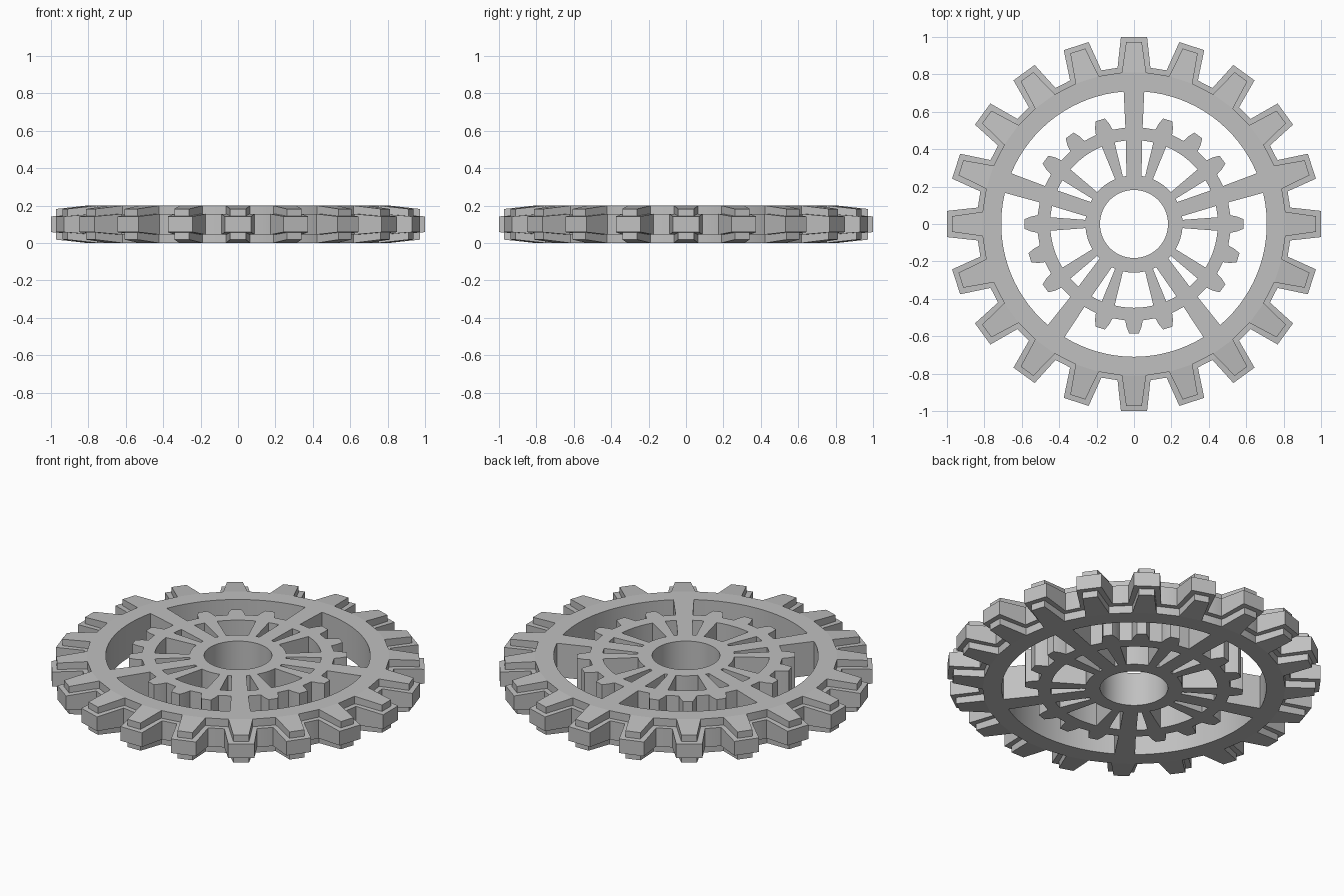
import bpy, bmesh
from math import sin, cos, asin, radians, pi
from mathutils import Vector

old = bpy.data.objects.get("Cube")
if old:
    bpy.data.objects.remove(old, do_unlink=True)

steel = bpy.data.materials.new("grey_steel")
steel.use_nodes = True
GREY = (0.53, 0.53, 0.53, 1)
steel.diffuse_color = GREY
steel.node_tree.nodes["Principled BSDF"].inputs["Base Color"].default_value = GREY

TEETH = 20
PITCH = 2 * pi / TEETH
H = 0.2
CORE_ROOT, CORE_HALF = 0.81, 0.065
MID_ROOT, MID_HALF = 0.835, 0.088


def at(angle, r, side=0.0, z=None):
    """Point r along a ray and side across it (counter-clockwise)."""
    x = r * cos(angle) - side * sin(angle)
    y = r * sin(angle) + side * cos(angle)
    return Vector((x, y, 0 if z is None else z))


def arc(r, a, b, steps):
    return [at(a + (b - a) * i / steps, r) for i in range(steps + 1)]


def circle(r, steps):
    return arc(r, 0, 2 * pi, steps)[:-1]


def root_outline(r, half):
    return [at(pi / 2 + k * PITCH, r, s) for k in range(TEETH) for s in (-half, half)]


def plate(name, loops, z0, z1):
    """Flat plate with holes: filled profile extruded between two heights."""
    curve = bpy.data.curves.new(name + "_profile", 'CURVE')
    curve.dimensions = '2D'
    curve.fill_mode = 'BOTH'
    curve.extrude = (z1 - z0) / 2
    for loop in loops:
        spline = curve.splines.new('POLY')
        spline.points.add(len(loop) - 1)
        for p, co in zip(spline.points, loop):
            p.co = (co.x, co.y, 0, 1)
        spline.use_cyclic_u = True
    helper = bpy.data.objects.new(name + "_profile", curve)
    bpy.context.collection.objects.link(helper)
    deps = bpy.context.evaluated_depsgraph_get()
    mesh = bpy.data.meshes.new_from_object(helper.evaluated_get(deps))
    bpy.data.objects.remove(helper, do_unlink=True)
    bm = bmesh.new()
    bm.from_mesh(mesh)
    bmesh.ops.translate(bm, verts=bm.verts, vec=(0, 0, (z0 + z1) / 2))
    bmesh.ops.remove_doubles(bm, verts=bm.verts, dist=1e-5)
    bmesh.ops.recalc_face_normals(bm, faces=bm.faces)
    return finish(name, bm)


def finish(name, bm):
    mesh = bpy.data.meshes.new(name)
    bm.to_mesh(mesh)
    bm.free()
    mesh.materials.clear()
    mesh.materials.append(steel)
    obj = bpy.data.objects.new(name, mesh)
    bpy.context.collection.objects.link(obj)
    bpy.ops.object.select_all(action='DESELECT')
    obj.select_set(True)
    bpy.context.view_layer.objects.active = obj
    bpy.ops.object.shade_smooth_by_angle(angle=radians(12))
    return obj


def tooth_ring(name, root, tip):
    """Ring of tapered teeth; root and tip are (radius, half width, bottom, top)."""
    bm = bmesh.new()
    for k in range(TEETH):
        a = pi / 2 + k * PITCH
        ends = []
        for r, half, low, high in (root, tip):
            ends.append([bm.verts.new(at(a, r, s, z)) for s, z in
                         ((-half, low), (half, low), (half, high), (-half, high))])
        inner, outer = ends
        bm.faces.new(outer)
        for i in range(4):
            j = (i + 1) % 4
            bm.faces.new((inner[i], inner[j], outer[j], outer[i]))
    return finish(name, bm)


# Wheel profile: outer root polygon, five large windows, small openings, bore
RIM_IN, GEAR_R = 0.71, 0.515
HUB, RING_IN = 0.26, 0.448
SECTOR = 2 * pi / 5
loops = [root_outline(CORE_ROOT, CORE_HALF), circle(0.182, 64)]


def opening(a, wide_a, b, wide_b):
    """Gap between two spokes; wide_* are half widths at the hub and at the ring."""
    inner = arc(HUB, a + asin(wide_a[0] / HUB), b - asin(wide_b[0] / HUB), 4)
    outer = arc(RING_IN, b - asin(wide_b[1] / RING_IN), a + asin(wide_a[1] / RING_IN), 6)
    return inner + outer


MAIN, THIN = (0.04, 0.044), (0.022, 0.036)
for k in range(5):
    a = pi / 2 + k * SECTOR
    b = a + SECTOR
    # Large window bounded by the rim and the small inner gear
    window = arc(RIM_IN, b - asin(0.055 / RIM_IN), a + asin(0.055 / RIM_IN), 16)
    window.append(at(a, GEAR_R, 0.046))
    for t in (1, 2, 3):
        window += [at(a + t * PITCH, r, s) for r, s in
                   ((GEAR_R, -0.047), (0.55, -0.04), (0.585, -0.026),
                    (0.585, 0.026), (0.55, 0.04), (GEAR_R, 0.047))]
    window.append(at(b, GEAR_R, -0.046))
    loops.append(window)
    # Narrow, wide and narrow gaps between hub and inner gear
    c, d = a + PITCH, b - PITCH
    loops += [opening(a, MAIN, c, THIN), opening(c, THIN, d, THIN), opening(d, THIN, b, MAIN)]

plate("wheel_body", loops, 0, H)

# Full-height narrow teeth on the rim
tooth_ring("rim_teeth", (CORE_ROOT, CORE_HALF, 0, H), (0.973, 0.042, 0.018, 0.182))

# Wider middle layer: flange round the rim and its teeth
FLANGE = (0.045, 0.155)
plate("middle_flange", [root_outline(MID_ROOT, MID_HALF), circle(0.76, 64)], *FLANGE)
tooth_ring("middle_teeth", (MID_ROOT, MID_HALF, *FLANGE), (1.0, 0.07, 0.058, 0.142))
